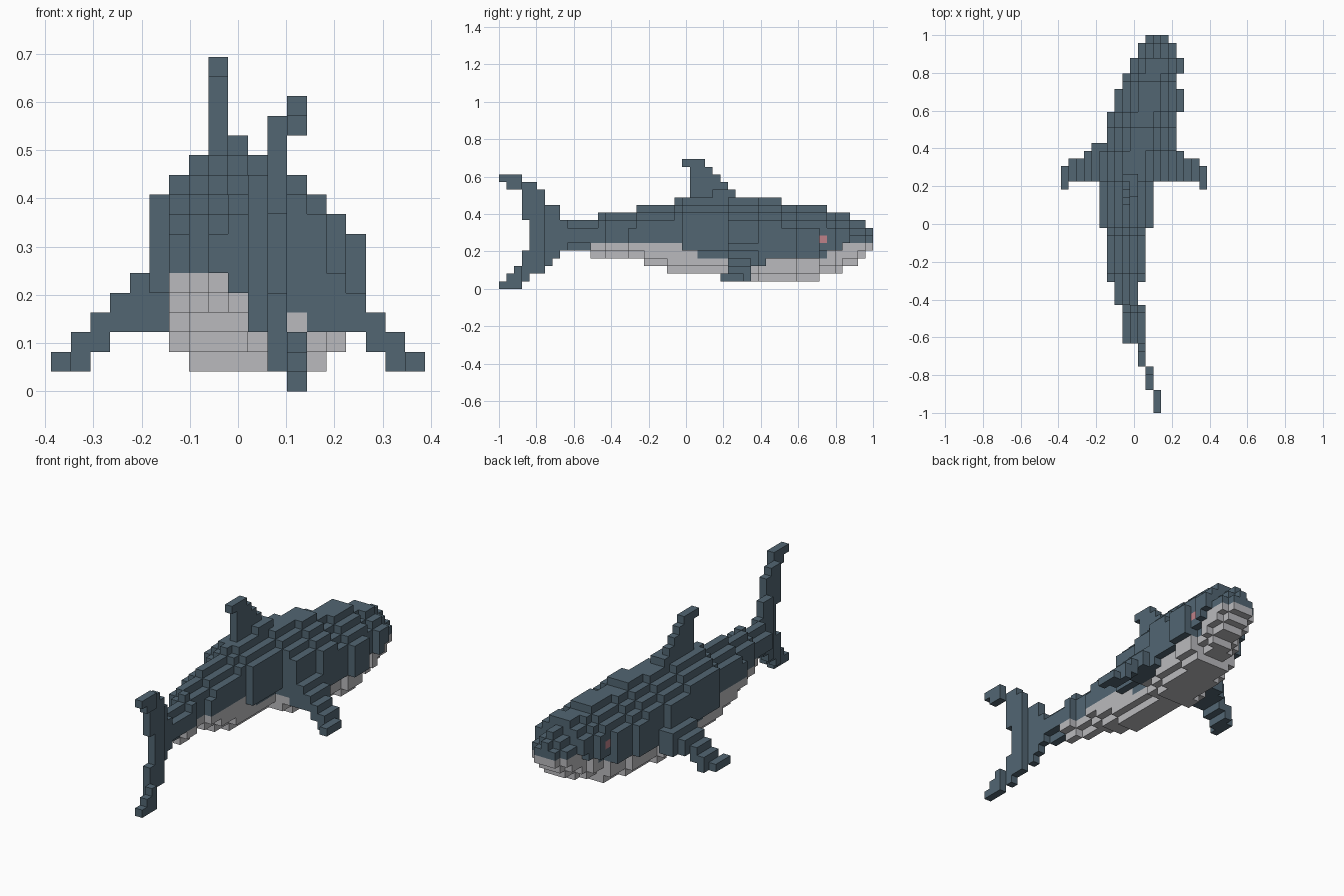
import bpy
import bmesh

cube = bpy.data.objects.get("Cube")
if cube:
    bpy.data.objects.remove(cube, do_unlink=True)

V = 2 / 49                       # block size
NX, NY = 19, 49                  # blocks across and along


def material(name, rgb):
    m = bpy.data.materials.new(name)
    m.use_nodes = True
    col = (*rgb, 1)
    m.diffuse_color = col
    bsdf = next(n for n in m.node_tree.nodes if n.type == 'BSDF_PRINCIPLED')
    bsdf.inputs["Base Color"].default_value = col
    bsdf.inputs["Roughness"].default_value = 0.8
    return m


SLATE = material("slate blue", (0.084, 0.133, 0.171))
PALE = material("pale grey", (0.49, 0.49, 0.51))
PINK = material("pink", (0.52, 0.22, 0.25))
MATS = [SLATE, PALE, PINK]


def step(table, j):
    """Value of the last table row that starts at or before block j."""
    return [row[1:] for row in table if row[0] <= j][-1]


# Body profiles: first block along y, then the values from there on
SPAN = [(9, 8, 11), (14, 7, 10), (17, 6, 11), (24, 5, 12), (30, 5, 14), (34, 6, 15),
        (39, 7, 16), (42, 8, 15), (44, 9, 16), (46, 10, 15), (48, 11, 14)]
TOP = [(9, 9), (13, 10), (18, 11), (23, 12), (37, 11), (43, 10), (46, 9), (48, 8)]
BOTTOM = [(9, 5), (12, 4), (19, 3), (22, 2), (32, 1), (42, 2), (45, 3), (47, 4), (48, 5)]
BELLY = [(9, 0), (12, 6), (24, 5), (26, 4), (43, 5), (45, 6)]
# Rounding of the cross-section by width: top and bottom cut, from the edge in
ROUND = {3: ([1, 0], [1, 0]), 5: ([2, 1, 0], [1, 0, 0]),
         7: ([2, 1, 0, 0], [3, 1, 0, 0]), 9: ([3, 2, 1, 0, 0], [3, 1, 0, 0, 0])}


def body_cells():
    cells = {}
    for j in range(9, NY):
        a, b = step(SPAN, j)
        top, = step(TOP, j)
        low, = step(BOTTOM, j)
        belly, = step(BELLY, j)
        cut_top, cut_low = ROUND[b - a]
        if j == 48:
            cut_low = [0, 0]
        for i in range(a, b):
            e = min(i - a, b - 1 - i)
            for k in range(low + cut_low[e], top - cut_top[e]):
                cells[i, j, k] = 1 if k < belly else 0
    return cells


def tail_cells():
    # Rows from the bottom up: first and end block along y
    rows = [(0, 3), (1, 4), (2, 6), (3, 7), (3, 8), (4, 9), (4, 9), (4, 9), (4, 9),
            (3, 8), (3, 8), (3, 6), (3, 6), (1, 5), (0, 3)]
    # The tail sweeps sideways one block every three
    return {(12 - min(j // 3, 2), j, k): 0
            for k, (a, b) in enumerate(rows) for j in range(a, b)}


def dorsal_cells():
    rows = {12: (25, 31), 13: (25, 30), 14: (25, 29), 15: (25, 28), 16: (24, 27)}
    cells = {(8, j, k): 0 for k, (a, b) in rows.items() for j in range(a, b)}
    cells.update({(9, j, 12): 0 for j in (28, 29, 30)})
    return cells


def flipper_cells(mirror):
    # Per column from the tip in: y range, z range
    cols = [(29, 32, 1, 2), (30, 33, 1, 3), (30, 33, 2, 4), (30, 34, 3, 5),
            (30, 35, 3, 6), (30, 35, 3, 6)]
    return {(NX - 1 - i if mirror else i, j, k): 0
            for i, (a, b, c, d) in enumerate(cols)
            for j in range(a, b) for k in range(c, d)}


parts = {
    "eyes": {(8, 42, 6): 2, (14, 42, 6): 2},
    "right_flipper": flipper_cells(False),
    "left_flipper": flipper_cells(True),
    "dorsal_fin": dorsal_cells(),
    "tail_fin": tail_cells(),
    "body": body_cells(),
}

# Each block belongs to the first part that claims it
taken = set()
for cells in parts.values():
    for c in [c for c in cells if c in taken]:
        del cells[c]
    taken.update(cells)


def build(name, cells):
    """Mesh of the exposed block faces."""
    bm = bmesh.new()
    verts = {}

    def vert(p):
        if p not in verts:
            verts[p] = bm.verts.new(((p[0] - NX / 2) * V, (p[1] - NY / 2) * V, p[2] * V))
        return verts[p]

    for c, mat in cells.items():
        for axis in range(3):
            u, w = (axis + 1) % 3, (axis + 2) % 3
            for side in (0, 1):
                n = list(c)
                n[axis] += 2 * side - 1
                if tuple(n) in taken:
                    continue
                ring = []
                for du, dw in ((0, 0), (1, 0), (1, 1), (0, 1)):
                    p = list(c)
                    p[axis] += side
                    p[u] += du
                    p[w] += dw
                    ring.append(vert(tuple(p)))
                if not side:
                    ring.reverse()
                bm.faces.new(ring).material_index = mat
    mesh = bpy.data.meshes.new(name)
    bm.to_mesh(mesh)
    bm.free()
    for m in MATS:
        mesh.materials.append(m)
    obj = bpy.data.objects.new(name, mesh)
    bpy.context.scene.collection.objects.link(obj)


for part, part_cells in parts.items():
    build(part, part_cells)
